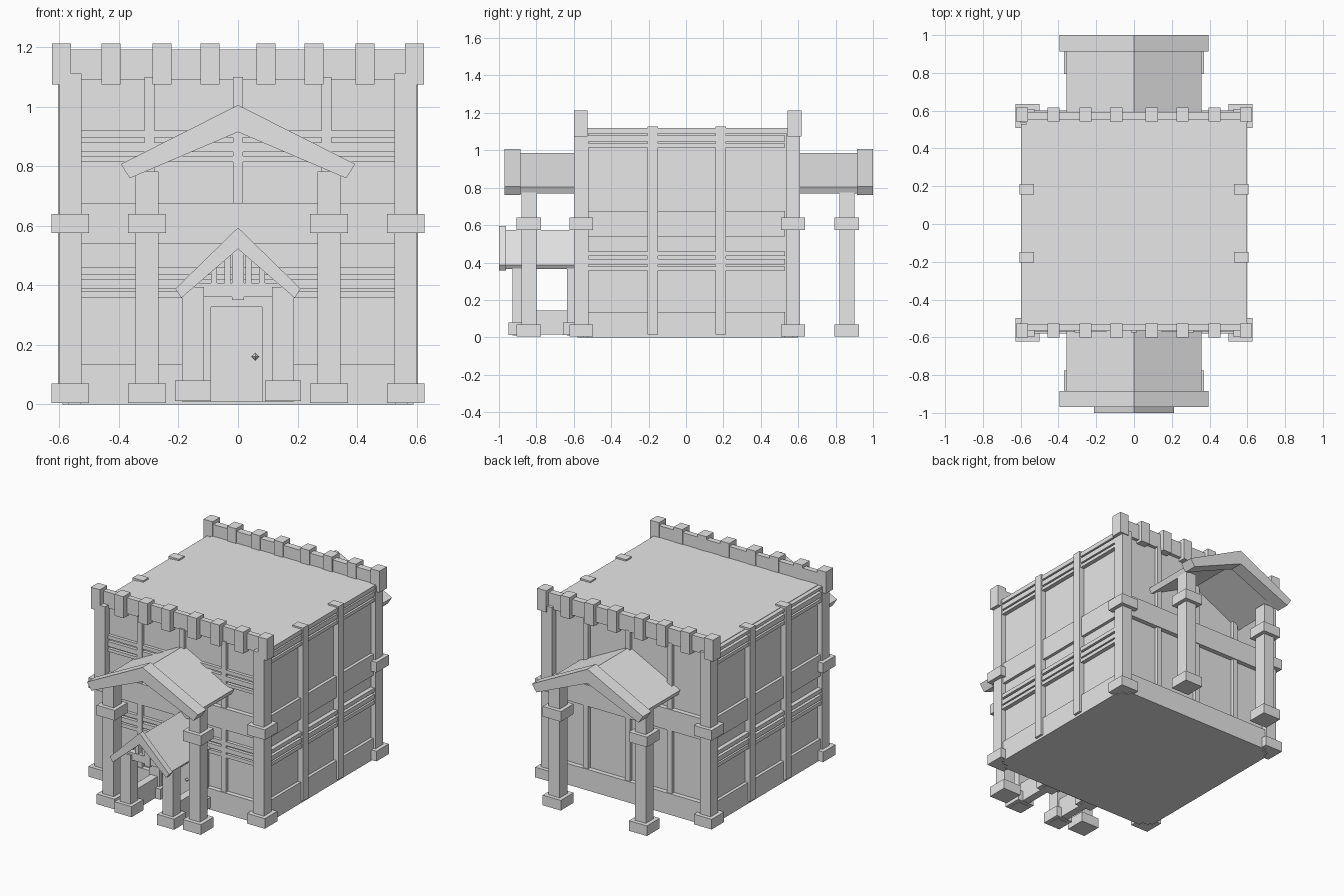
import bpy
import bmesh
from mathutils import Vector

if "Cube" in bpy.data.objects:
    bpy.data.objects.remove(bpy.data.objects["Cube"], do_unlink=True)

# One plain stone colour
stone = bpy.data.materials.new("light_grey")
stone.use_nodes = True
stone.diffuse_color = (0.8, 0.8, 0.8, 1)
stone.node_tree.nodes["Principled BSDF"].inputs["Base Color"].default_value = (0.8, 0.8, 0.8, 1)


def finish(name, bm):
    bmesh.ops.recalc_face_normals(bm, faces=bm.faces)
    mesh = bpy.data.meshes.new(name)
    bm.to_mesh(mesh)
    bm.free()
    mesh.materials.append(stone)
    obj = bpy.data.objects.new(name, mesh)
    bpy.context.scene.collection.objects.link(obj)
    return obj


def boxes(name, spans):
    """One object from (x range, y range, z range) boxes."""
    bm = bmesh.new()
    for span in spans:
        lo, hi = (Vector(c) for c in zip(*(sorted(r) for r in span)))
        verts = bmesh.ops.create_cube(bm, size=1)["verts"]
        for v in verts:
            v.co = (lo + hi) / 2 + v.co * (hi - lo)
    return finish(name, bm)


def around(c, half):
    return (c - half, c + half)


def gable(name, apex, eave, lip, inner, y):
    """Bent roof profile, mirrored in x and extruded along y."""
    half = [(0, apex), eave, lip, (0, inner)]
    bm = bmesh.new()
    for s in (-1, 1):
        front = bm.faces.new([bm.verts.new((s * x, y[0], z)) for x, z in half])
        out = bmesh.ops.extrude_face_region(bm, geom=[front], use_keep_orig=True)
        for v in out["geom"]:
            if isinstance(v, bmesh.types.BMVert):
                v.co.y = y[1]
    bmesh.ops.remove_doubles(bm, verts=bm.verts, dist=0.0001)
    # Drop the internal seam on the ridge plane
    seam = [f for f in bm.faces if all(abs(v.co.x) < 0.0001 for v in f.verts)]
    bmesh.ops.delete(bm, geom=seam, context="FACES")
    return finish(name, bm)


# Main block and flat roof
boxes("main_walls", [((-0.57, 0.57), (-0.55, 0.57), (0, 1.1))])
boxes("flat_roof", [((-0.57, 0.598), (-0.545, 0.56), (1.09, 1.118))])

# Corner pillars with base and middle blocks
for side, s in (("left", 1), ("right", -1)):
    for end, y in (("front", -0.56), ("back", 0.572)):
        x = s * 0.564
        boxes(f"{end}_{side}_corner_pillar", [
            (around(x, 0.038), around(y, 0.038), (0.005, 1.112)),
            (around(x, 0.063), around(y, 0.063), (0.005, 0.07)),
            (around(x, 0.063), around(y, 0.063), (0.575, 0.64))])

# Parapets and merlons
for end, wall, teeth in (("front", (-0.565, -0.53), (-0.6, -0.527)),
                         ("back", (0.55, 0.592), (0.543, 0.617))):
    boxes(f"{end}_parapet", [((-0.58, 0.58), wall, (1.092, 1.193))])
    boxes(f"{end}_merlons", [(around(s * x, 0.032), teeth, (1.075, 1.213))
                             for s in (-1, 1) for x in (0.094, 0.256, 0.426, 0.593)])

# Front and back timber framing
low_rails = [(0.435, 0.46), (0.39, 0.42), (0.357, 0.38)]
front_rails = [(0.897, 0.92), (0.848, 0.88), (0.815, 0.835)]
side_rails = [(1.096, 1.115), (1.048, 1.08), (1.016, 1.037)]
bands = [(0, 0.135), (0.54, 0.676)]
across = (-0.53, 0.53)
for end, inner, face in (("front", -0.54, -0.58), ("back", 0.56, 0.6)):
    boxes(f"{end}_bands", [(across, (inner, face), z) for z in bands])
    step = 0.006 if face < 0 else -0.006
    boxes(f"{end}_studs", [(around(x, 0.017), (inner, face + step), (0.1, 1.1))
                           for x in (-0.298, 0, 0.298)])
boxes("front_rails", [(across, (-0.54, -0.57), z) for z in front_rails + low_rails])

# Side timber framing
for side, s in (("left", 1), ("right", -1)):
    boxes(f"{side}_posts", [((s * 0.53, s * 0.605), around(y, 0.028), (0.016, 1.128))
                            for y in (-0.177, 0.185)])
    boxes(f"{side}_bands", [((s * 0.55, s * 0.59), across, z) for z in bands])
    boxes(f"{side}_rails", [((s * 0.55, s * 0.597), across, z)
                            for z in side_rails + low_rails])

# Tall porches, front and back
for end, board, slab, py in (("front", (-0.97, -0.885), (-0.89, -0.54), -0.84),
                             ("back", (0.913, 1.0), (0.56, 0.915), 0.86)):
    gable(f"{end}_porch_gable", 1.006, (0.394, 0.807), (0.363, 0.76), 0.915, board)
    gable(f"{end}_porch_roof", 0.985, (0.358, 0.803), (0.343, 0.77), 0.943, slab)
    for side, s in (("left", 1), ("right", -1)):
        x = s * 0.306
        boxes(f"{end}_{side}_porch_pillar", [
            (around(x, 0.039), around(py, 0.04), (0.01, 0.782)),
            (around(x, 0.064), around(py, 0.065), (0.005, 0.07)),
            (around(x, 0.064), around(py, 0.065), (0.575, 0.64))])

# Small entrance porch
gable("entrance_gable", 0.594, (0.211, 0.388), (0.19, 0.358), 0.522, (-1.0, -0.963))
gable("entrance_roof", 0.574, (0.2, 0.387), (0.185, 0.365), 0.53, (-0.965, -0.54))
for side, s in (("left", 1), ("right", -1)):
    x = s * 0.151
    boxes(f"{side}_entrance_posts",
          [(around(x, 0.037), around(y, 0.037), (0.01, 0.395)) for y in (-0.89, -0.598)]
          + [(around(x, 0.06), around(y, 0.06), (0.012, 0.08)) for y in (-0.89, -0.598)])
    boxes(f"{side}_entrance_low_wall", [(around(x, 0.025), (-0.87, -0.6), (0.015, 0.144))])
boxes("entrance_gable_struts",
      [((-0.15, 0.15), (-0.915, -0.875), (0.36, 0.408)),
       (around(0, 0.02), (-0.92, -0.87), (0.35, 0.54))]
      + [(around(s * x, 0.01), (-0.91, -0.88), (0.4, top))
         for s in (-1, 1) for x, top in ((0.035, 0.5), (0.08, 0.465))])

# Door with frame and handle
boxes("door_frame", [((-0.115, -0.09), (-0.55, -0.61), (0.01, 0.345)),
                     ((0.08, 0.115), (-0.55, -0.61), (0.01, 0.345)),
                     ((-0.115, 0.115), (-0.55, -0.61), (0.327, 0.36))])
boxes("door", [((-0.095, 0.085), (-0.55, -0.595), (0.01, 0.33))])
bm = bmesh.new()
bmesh.ops.create_uvsphere(bm, u_segments=4, v_segments=2, radius=0.012)
handle = finish("door_handle", bm)
handle.location = (0.058, -0.602, 0.16)
